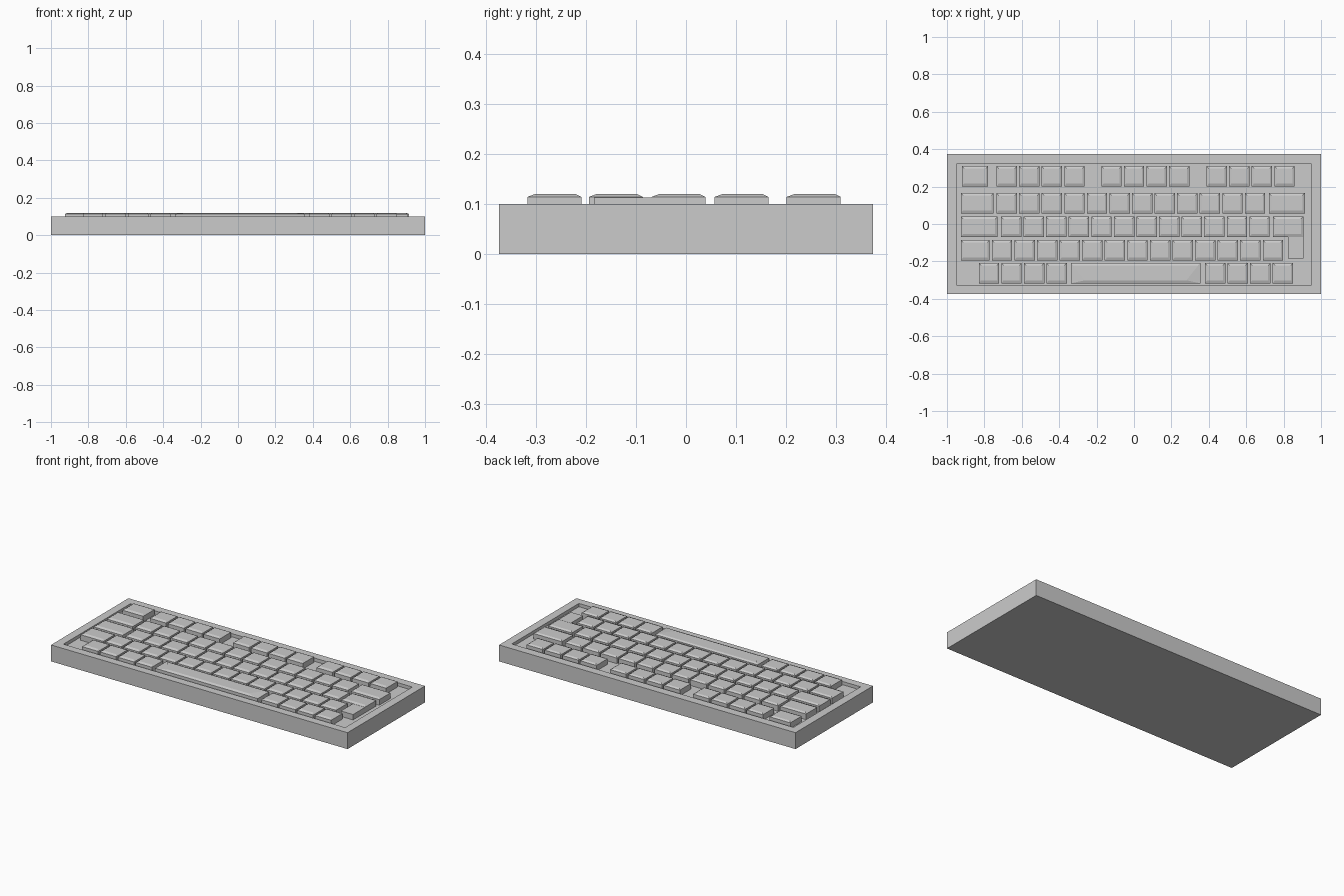
import bpy, bmesh

if "Cube" in bpy.data.objects:
    bpy.data.objects.remove(bpy.data.objects["Cube"])

FLOOR, SHOULDER, TOP = 0.08, 0.114, 0.12   # recess floor, keycap shoulder, keycap top
UNIT, PITCH, DEPTH = 0.109, 0.1207, 0.108  # standard key width, spacing, depth


def finish(name, bm):
    bmesh.ops.recalc_face_normals(bm, faces=bm.faces)
    mesh = bpy.data.meshes.new(name)
    bm.to_mesh(mesh)
    bm.free()
    obj = bpy.data.objects.new(name, mesh)
    bpy.context.collection.objects.link(obj)
    return obj


def ring(bm, pts, z):
    return [bm.verts.new((x, y, z)) for x, y in pts]


def loft(bm, rings):
    n = len(rings[0])
    bm.faces.new(rings[0])
    bm.faces.new(rings[-1])
    for a, b in zip(rings, rings[1:]):
        for i in range(n):
            j = (i + 1) % n
            bm.faces.new((a[i], a[j], b[j], b[i]))


def rect(x0, x1, y0, y1):
    return [(x0, y0), (x1, y0), (x1, y1), (x0, y1)]


def keycap(bm, x0, x1, y0, front_taper=0.012):
    """Straight-sided key with a chamfered top."""
    y1, i = y0 + DEPTH, 0.012
    base = rect(x0, x1, y0, y1)
    crown = [(x0 + front_taper, y0 + 0.016), (x1 - front_taper, y0 + 0.016),
             (x1 - i, y1 - i), (x0 + i, y1 - i)]
    loft(bm, [ring(bm, base, FLOOR), ring(bm, base, SHOULDER), ring(bm, crown, TOP)])


def key_row(name, y0, wide, runs):
    """wide: (x0, x1) special keys; runs: (start x, count) of standard keys."""
    bm = bmesh.new()
    for x0, x1 in wide:
        keycap(bm, x0, x1, y0)
    for start, count in runs:
        for k in range(count):
            x = start + k * PITCH
            keycap(bm, x, x + UNIT, y0)
    return finish(name, bm)


# Case: a tray with a shallow recess in the top
bm = bmesh.new()
outer = rect(-1, 1, -0.373, 0.373)
inner = rect(-0.95, 0.95, -0.325, 0.322)
loft(bm, [ring(bm, outer, 0), ring(bm, outer, 0.1),
          ring(bm, inner, 0.1), ring(bm, inner, FLOOR)])
finish("case", bm)

# Rows of keys, back to front
key_row("function_keys", 0.201, [(-0.92, -0.78)],
        [(-0.735, 4), (-0.175, 4), (0.388, 4)])
key_row("number_keys", 0.057, [(-0.925, -0.75), (0.722, 0.913)], [(-0.735, 12)])
key_row("upper_letter_keys", -0.069, [(-0.925, -0.73)], [(-0.711, 12)])
key_row("lower_letter_keys", -0.194, [(-0.925, -0.772)], [(-0.76, 13)])
key_row("bottom_keys", -0.317, [], [(-0.83, 4), (0.379, 4)])

# Space bar with a tapered front chamfer
bm = bmesh.new()
keycap(bm, -0.337, 0.355, -0.317, front_taper=0.075)
finish("space_bar", bm)

# Enter key: chamfered cap plus a lower flat leg
bm = bmesh.new()
keycap(bm, 0.743, 0.905, -0.069)
leg = rect(0.823, 0.905, -0.184, -0.069)
loft(bm, [ring(bm, leg, FLOOR), ring(bm, leg, SHOULDER - 0.001)])
finish("enter_key", bm)
